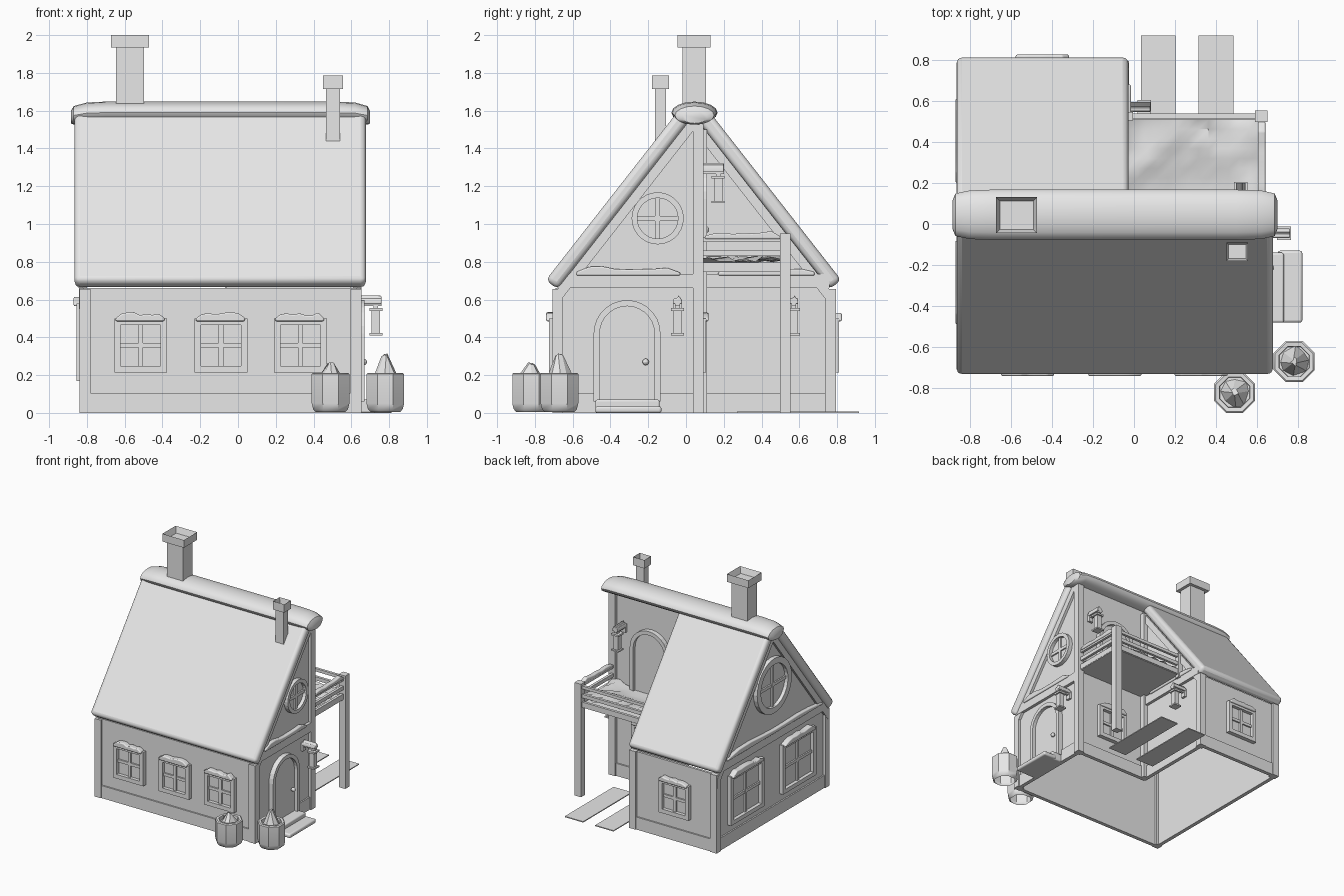
import bpy, bmesh, math, random
from mathutils import Matrix, Vector

random.seed(4)
cube = bpy.data.objects.get("Cube")
if cube:
    bpy.data.objects.remove(cube, do_unlink=True)

GREY = (0.8, 0.8, 0.8, 1)
mat = bpy.data.materials.new("light_grey")
mat.use_nodes = True
mat.diffuse_color = GREY
mat.node_tree.nodes["Principled BSDF"].inputs["Base Color"].default_value = GREY

# Wall directions: u runs along the wall, o points out of it
FRONT, RIGHT, BACK, LEFT = 0, 90, 180, -90


def finish(name, bm, ang=0, bevel=0, smooth=False, segments=3):
    bmesh.ops.recalc_face_normals(bm, faces=bm.faces)
    bm.transform(Matrix.Rotation(math.radians(ang), 4, 'Z'))
    me = bpy.data.meshes.new(name)
    bm.to_mesh(me)
    bm.free()
    ob = bpy.data.objects.new(name, me)
    bpy.context.collection.objects.link(ob)
    me.materials.append(mat)
    if bevel:
        mod = ob.modifiers.new("soft_edges", 'BEVEL')
        mod.width, mod.segments = bevel, segments
    if smooth or bevel:
        bpy.ops.object.select_all(action='DESELECT')
        ob.select_set(True)
        bpy.context.view_layer.objects.active = ob
        bpy.ops.object.shade_smooth_by_angle(angle=math.radians(40))
    return ob


def slab(bm, pts, o0, o1):
    """Extrude an outline (u, z) from depth o0 to depth o1."""
    a = [bm.verts.new((u, -o0, z)) for u, z in pts]
    b = [bm.verts.new((u, -o1, z)) for u, z in pts]
    bm.faces.new(a)
    bm.faces.new(b)
    for i in range(len(a)):
        j = (i + 1) % len(a)
        bm.faces.new((a[i], a[j], b[j], b[i]))


def rect(u0, u1, z0, z1):
    return [(u0, z0), (u1, z0), (u1, z1), (u0, z1)]


def part(name, pts, o0, o1, ang=0, bevel=0):
    bm = bmesh.new()
    slab(bm, pts, o0, o1)
    return finish(name, bm, ang, bevel)


def box(name, x, y, z, bevel=0):
    return part(name, rect(*x, *z), -y[0], -y[1], FRONT, bevel)


def arc(u, z, r, a0=0, a1=180, n=14):
    angles = [math.radians(a0 + (a1 - a0) * i / n) for i in range(n + 1)]
    return [(u + r * math.cos(a), z + r * math.sin(a)) for a in angles]


def snow(name, ang, u0, u1, z, o0, o1, h):
    n = 8
    top = [(u1 + (u0 - u1) * i / n, z + h * random.uniform(.55, 1) * (.35 if i in (0, n) else 1))
           for i in range(n + 1)]
    part(name, [(u0, z - .005), (u1, z - .005)] + top, o0, o1, ang, .008)


def window(name, ang, u, o, z, w=.14, h=.285):
    t = .034
    bm = bmesh.new()
    slab(bm, rect(u - w, u + w, z, z + t), o, o + .035)
    slab(bm, rect(u - w, u + w, z + h - t, z + h), o, o + .035)
    for s in (-1, 1):
        a, b = sorted((u + s * w, u + s * (w - t)))
        slab(bm, rect(a, b, z + t, z + h - t), o, o + .035)
    slab(bm, rect(u - .012, u + .012, z + t, z + h - t), o, o + .02)
    slab(bm, rect(u - w + t, u + w - t, z + h / 2 - .012, z + h / 2 + .012), o, o + .018)
    slab(bm, rect(u - w + t, u + w - t, z + t, z + h - t), o, o + .006)
    finish(name, bm, ang)
    snow(name + "_snow", ang, u - w * .95, u + w * .9, z + h - .01, o, o + .05, .045)


def round_window(name, ang, u, o, z, r):
    ri = r * .78
    bm = bmesh.new()
    for a in (0, 180):
        slab(bm, arc(u, z, r, a, a + 180) + arc(u, z, ri, a + 180, a), o, o + .035)
    slab(bm, arc(u, z, ri, 0, 345, 23), o, o + .006)
    slab(bm, rect(u - .013, u + .013, z - ri, z + ri), o, o + .02)
    slab(bm, rect(u - ri, u + ri, z - .013, z + .013), o, o + .018)
    finish(name, bm, ang)


def door(name, ang, u, o, z, top, w=.177):
    wi, zc = w - .032, top - w
    bm = bmesh.new()
    slab(bm, [(u + w, z)] + arc(u, zc, w) + [(u - w, z), (u - wi, z)]
         + arc(u, zc, wi, 180, 0) + [(u + wi, z)], o, o + .04)
    slab(bm, [(u + wi, z)] + arc(u, zc, wi) + [(u - wi, z)], o, o + .012)
    bmesh.ops.create_uvsphere(bm, u_segments=10, v_segments=6, radius=.018,
                              matrix=Matrix.Translation((u + wi * .68, -o - .035, z + .21)))
    finish(name, bm, ang)


def lantern(name, ang, u, o, z):
    c = o + .1
    bm = bmesh.new()
    slab(bm, rect(u - .012, u + .012, z + .155, z + .175), o, c + .03)
    slab(bm, rect(u - .02, u + .02, z + .12, z + .19), o, o + .02)
    for r, z0, z1 in ((.034, 0, .012), (.022, .012, .13), (.034, .13, .145), (.012, .145, .16)):
        slab(bm, rect(u - r, u + r, z + z0, z + z1), c - r, c + r)
    finish(name, bm, ang)
    snow(name + "_snow", ang, u - .024, u + .024, z + .172, o + .01, c + .03, .042)


def under(y):
    """Height of the roof underside."""
    return 1.575 - 1.278 * abs(y - .04)


# Walls
part("front_wall", rect(-.82, .63, 0, .66), .67, .69, FRONT)
part("back_wall", rect(.05, .82, 0, .65), .755, .775, BACK)
part("left_gable", [(-.775, 0), (.69, 0), (.69, under(-.69)), (-.04, under(.04)),
                    (-.775, under(.775))], .80, .82, LEFT)
part("right_gable", [(-.69, 0), (.07, 0), (.07, under(.07)), (.04, under(.04)),
                     (-.69, under(-.69))], .61, .63, RIGHT)
part("recess_side_wall", [(.06, 0), (.775, 0), (.775, under(.775)), (.06, under(.06))],
     -.07, -.05, RIGHT)
part("recess_back_wall", rect(-.63, .06, 0, under(.07)), .05, .07, BACK)

# Timber posts, base boards and gable beams
for name, x, y, top in (("front_right", .625, -.68, .655), ("front_left", -.81, -.68, .655),
                        ("back_left", -.81, .765, .655), ("back_inner", -.055, .765, .655),
                        ("ridge", .625, .065, 1.53), ("balcony", .62, .525, .95)):
    box(name + "_post", (x - .03, x + .03), (y - .028, y + .028), (0, top))
box("recess_corner_post", (-.06, -.01), (.06, .11), (0, 1.5))
for name, ang, u0, u1, o in (("front", FRONT, -.8, .6, .69), ("back", BACK, .07, .8, .775),
                             ("left", LEFT, -.75, .67, .82), ("right", RIGHT, -.67, .06, .63),
                             ("recess_side", RIGHT, .08, .75, -.05),
                             ("recess_back", BACK, -.6, .04, .07)):
    part(name + "_base_board", rect(u0, u1, 0, .105), o, o + .012, ang)
for name, ang, u0, u1, o in (("left", LEFT, -.76, .68, .82), ("right", RIGHT, -.68, .05, .63),
                             ("recess", RIGHT, .07, .76, -.05)):
    part(name + "_gable_beam", rect(u0, u1, .66, .735), o, o + .025, ang)
    snow(name + "_beam_snow", ang, u0 + .1, u1 - .08, .732, o, o + .035, .045)
for name, ang, s, y0, y1, o in (("right", RIGHT, 1, -.7, .04, .63), ("recess", RIGHT, 1, .06, .785, -.05),
                                ("left_front", LEFT, -1, -.7, .04, .82),
                                ("left_back", LEFT, -1, .04, .785, .82)):
    part(name + "_rafter", [(s * y0, under(y0) - .08), (s * y1, under(y1) - .08),
                            (s * y1, under(y1)), (s * y0, under(y0))], o, o + .022, ang)

# Roof slopes, mirrored about the ridge, with a soft ridge cap
slope = [(-.72, .655), (-.782, .703), (-.062, 1.623), (0, 1.575)]
part("front_roof", [(.04 + y, z) for y, z in slope], -.865, .677, RIGHT, .028)
part("back_roof", [(.04 - y, z) for y, z in slope], -.865, -.027, RIGHT, .028)
bm = bmesh.new()
rings = []
for x, k, dz in ((-.885, .55, -.025), (-.87, .85, -.015), (-.8, .97, -.003), (-.7, 1, 0),
                 (.5, 1, 0), (.62, .97, -.003), (.685, .85, -.015), (.7, .55, -.025)):
    rings.append([bm.verts.new((x, .045 + .122 * k * math.cos(a), 1.59 + dz + .058 * k * math.sin(a)))
                  for a in [math.tau * i / 16 for i in range(16)]])
for a, b in zip(rings, rings[1:]):
    for i in range(16):
        bm.faces.new((a[i], a[i - 1], b[i - 1], b[i]))
bm.faces.new(rings[0])
bm.faces.new(rings[-1])
finish("ridge_cap", bm, smooth=True)


# Chimneys with hollow caps
def chimney(name, x, y, sx, sy, z, lip):
    box(name + "_shaft", (x - sx, x + sx), (y - sy, y + sy), (z[0], z[1] + .01))
    bm = bmesh.new()
    slab(bm, rect(x - sx - lip, x + sx + lip, z[1], z[2]), -y - sy - lip, -y + sy + lip)
    bm.normal_update()
    top = max(bm.faces, key=lambda f: f.calc_center_median().z)
    bmesh.ops.recalc_face_normals(bm, faces=bm.faces)
    bmesh.ops.inset_individual(bm, faces=[top], thickness=lip, depth=-.05)
    finish(name + "_cap", bm)


chimney("large_chimney", -.572, .043, .074, .062, (1.45, 1.935, 2), .026)
chimney("small_chimney", .503, -.135, .038, .03, (1.3, 1.715, 1.785), .014)

# Windows
for i, x in enumerate((-.515, -.09, .33)):
    window(f"front_window_{i + 1}", FRONT, x, .69, .215)
window("back_window", BACK, .45, .775, .215)
window("recess_window", BACK, -.3, .07, .215)
for name, y in (("rear", .4), ("fore", -.29)):
    window(f"left_{name}_window", LEFT, -y, .82, .17, .22, .41)
round_window("right_round_window", RIGHT, -.15, .63, 1.03, .138)
round_window("left_round_window", LEFT, -.045, .82, 1.13, .23)

# Doors and steps
door("front_door", RIGHT, -.312, .63, .06, .597)
door("balcony_door", BACK, -.27, .07, .76, 1.31)
box("upper_step", (.62, .73), (-.48, -.14), (0, .07), .01)
box("lower_step", (.7, .82), (-.48, -.13), (0, .035), .012)

# Lanterns
lantern("door_lantern", RIGHT, -.045, .63, .41)
lantern("recess_lantern", RIGHT, .57, -.05, .41)
lantern("balcony_lantern", BACK, -.52, .07, 1.11)

# Balcony floor, rails and drifted snow
box("balcony_floor", (-.05, .63), (.07, .53), (.745, .765))
box("balcony_end_post", (-.045, -.005), (.505, .545), (.72, .94))
for i, (z0, z1) in enumerate(((.75, .795), (.83, .86), (.905, .93))):
    box(f"side_rail_{i + 1}", (.61, .632), (.08, .52), (z0, z1))
    box(f"rear_rail_{i + 1}", (-.03, .61), (.515, .537), (z0, z1))
snow("side_rail_snow", RIGHT, .1, .5, .925, .603, .64, .038)
bm = bmesh.new()
bmesh.ops.create_grid(bm, x_segments=13, y_segments=9, size=1)
for v in bm.verts:
    v.co = Vector((.29 + v.co.x * .32, .295 + v.co.y * .215, 0))
    d = (v.co.xy - Vector((.28, .08))).length
    v.co.z = .767 + min(max((d - .13) / .2, 0), 1) * random.uniform(.03, .07)
finish("balcony_snow", bm, smooth=True)

# Ground beds
for name, x in (("left", .118), ("right", .4)):
    box(name + "_bed", (x - .085, x + .085), (.27, .917), (0, .008))

# Pots, turned with eight sides, holding snowy mounds
for name, x, y, top in (("front", .49, -.82, .265), ("side", .78, -.67, .31)):
    bm = bmesh.new()
    prof = [(.085, .005), (.1, .02), (.108, .05), (.108, .205), (.1, .212), (.08, .21), (.078, .18), (.002, .18)]
    loops = [[bm.verts.new((x + r * math.cos(a), y + r * math.sin(a), z))
              for a in [math.tau * (i + .5) / 8 for i in range(8)]] for r, z in prof]
    for a, b in zip(loops, loops[1:]):
        for i in range(8):
            bm.faces.new((a[i - 1], a[i], b[i], b[i - 1]))
    finish(name + "_pot", bm, smooth=True)
    bm = bmesh.new()
    bmesh.ops.create_cone(bm, cap_ends=True, segments=8, radius1=.075, radius2=.016,
                          depth=top - .18, matrix=Matrix.Translation((x, y, (top + .18) / 2)))
    for v in bm.verts:
        v.co += Vector((random.uniform(-.008, .008), random.uniform(-.008, .008),
                        random.uniform(-.012, .004)))
    finish(name + "_pot_mound", bm)
